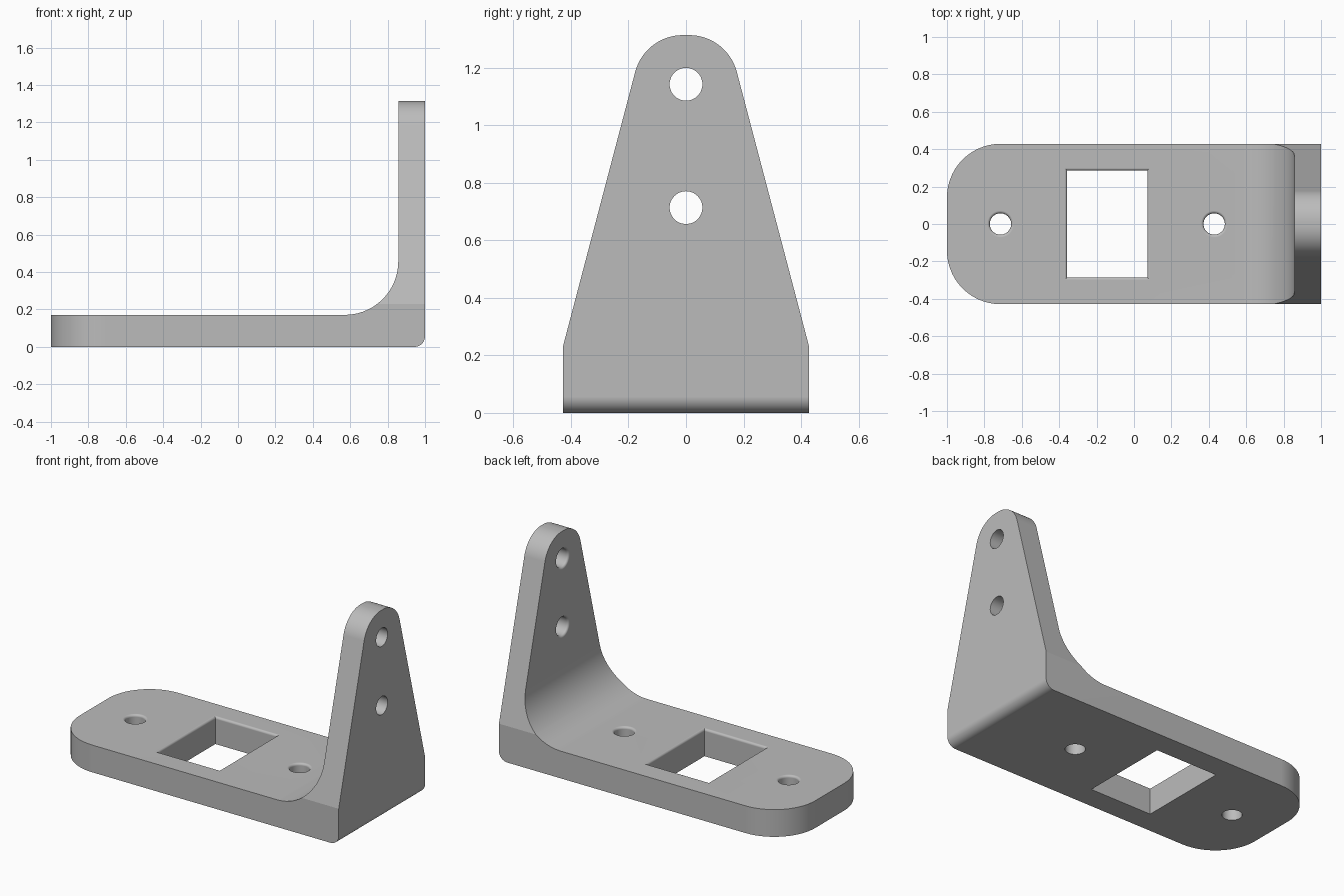
import bpy
import bmesh
from math import sin, cos, pi, radians
from mathutils import Vector

cube = bpy.data.objects.get("Cube")
if cube:
    bpy.data.objects.remove(cube, do_unlink=True)

HALF_W = 0.4286      # half width of the base
BASE_T = 0.171       # base thickness
WALL_X = 0.857       # inner face of the upright
TOP = 1.314
FLARE = 0.0143       # rounding at the mouth of each opening

grey = bpy.data.materials.new("light_grey")
grey.use_nodes = True
colour = (0.5, 0.5, 0.5, 1)
grey.diffuse_color = colour
grey.node_tree.nodes["Principled BSDF"].inputs["Base Color"].default_value = colour


def rounded(corners, steps=14):
    """Closed outline from (x, y, radius) corners, with true tangent arcs."""
    out = []
    for i, (x, y, r) in enumerate(corners):
        p = Vector((x, y))
        if r == 0:
            out.append(p)
            continue
        a = (Vector(corners[i - 1][:2]) - p).normalized()
        b = (Vector(corners[(i + 1) % len(corners)][:2]) - p).normalized()
        half = a.angle(b) / 2
        centre = p + (a + b).normalized() * (r / sin(half))
        start = p + a * (r * cos(half) / sin(half)) - centre
        end = p + b * (r * cos(half) / sin(half)) - centre
        sweep = pi - 2 * half
        for k in range(steps + 1):
            t = k / steps
            out.append(centre + (start * sin((1 - t) * sweep)
                                 + end * sin(t * sweep)) / sin(sweep))
    return out


def loft(name, rings):
    """Solid skinned through matching rings of points, capped at both ends."""
    bm = bmesh.new()
    loops = [[bm.verts.new(p) for p in ring] for ring in rings]
    n = len(loops[0])
    for low, high in zip(loops, loops[1:]):
        for i in range(n):
            j = (i + 1) % n
            bm.faces.new((low[i], low[j], high[j], high[i]))
    bm.faces.new(loops[0][::-1])
    bm.faces.new(loops[-1])
    bmesh.ops.recalc_face_normals(bm, faces=bm.faces)
    mesh = bpy.data.meshes.new(name)
    bm.to_mesh(mesh)
    bm.free()
    mesh.materials.append(grey)
    obj = bpy.data.objects.new(name, mesh)
    bpy.context.collection.objects.link(obj)
    return obj


def combine(target, cutter, operation):
    bpy.context.view_layer.objects.active = target
    mod = target.modifiers.new(operation.lower(), 'BOOLEAN')
    mod.operation, mod.solver, mod.object = operation, 'EXACT', cutter
    bpy.ops.object.modifier_apply(modifier=mod.name)
    bpy.data.objects.remove(cutter, do_unlink=True)


def opening(name, section, place):
    """Cutter whose mouth flares; place(u, v, depth) maps it into the model."""
    levels = [(FLARE, -0.1)]
    for k in range(9):
        t = k / 8 * pi / 2
        levels.append((FLARE * (1 - sin(t)), FLARE * (1 - cos(t))))
    levels.append((0, 0.3))
    return loft(name, [[place(u, v, d) for u, v in section(o)] for o, d in levels])


def circle(o, r=0.057, n=48):
    return [((r + o) * cos(2 * pi * i / n), (r + o) * sin(2 * pi * i / n))
            for i in range(n)]


def rectangle(o, hx=0.2143, hy=0.2857):
    return [(sx * (hx + o), sy * (hy + o))
            for sx, sy in ((-1, -1), (1, -1), (1, 1), (-1, 1))]


# L-shaped side profile, extruded across the width
profile = rounded([(-1.2, 0, 0), (1, 0, 0.057), (1, 1.5, 0), (WALL_X, 1.5, 0),
                   (WALL_X, BASE_T, 0.286), (-1.2, BASE_T, 0)])
bracket = loft("bracket", [[(x, y, z) for x, z in profile] for y in (-0.6, 0.6)])
bpy.ops.object.select_all(action='DESELECT')
bracket.select_set(True)

# Base outline with rounded far corners
plan = rounded([(-1, -HALF_W, 0.286), (1.2, -HALF_W, 0),
                (1.2, HALF_W, 0), (-1, HALF_W, 0.286)])
combine(bracket, loft("plan_outline", [[(x, y, z) for x, y in plan]
                                       for z in (-0.2, 1.7)]), 'INTERSECT')

# Tapered upright outline with a rounded top
foot = 0.143 + 0.2632 * (TOP + 0.1)
taper = rounded([(-foot, -0.1, 0), (foot, -0.1, 0),
                 (0.143, TOP, 0.171), (-0.143, TOP, 0.171)])
combine(bracket, loft("upright_outline", [[(x, y, z) for y, z in taper]
                                          for x in (-1.3, 1.3)]), 'INTERSECT')

# Screw holes in the base
for hx in (-0.714, 0.4286):
    combine(bracket, opening("base_hole", circle,
            lambda u, v, d: (hx + u, v, BASE_T - d)), 'DIFFERENCE')

# Rectangular window in the base
combine(bracket, opening("base_window", rectangle,
        lambda u, v, d: (u - 0.143, v, BASE_T - d)), 'DIFFERENCE')

# Screw holes in the upright
for hz in (0.714, 1.143):
    combine(bracket, opening("upright_hole", circle,
            lambda u, v, d: (WALL_X + d, u, hz + v)), 'DIFFERENCE')

# Smooth curved faces, crisp edges
bpy.context.view_layer.objects.active = bracket
bracket.select_set(True)
bpy.ops.object.shade_smooth_by_angle(angle=radians(13))
normals = bracket.modifiers.new("weighted_normals", 'WEIGHTED_NORMAL')
normals.keep_sharp = True
